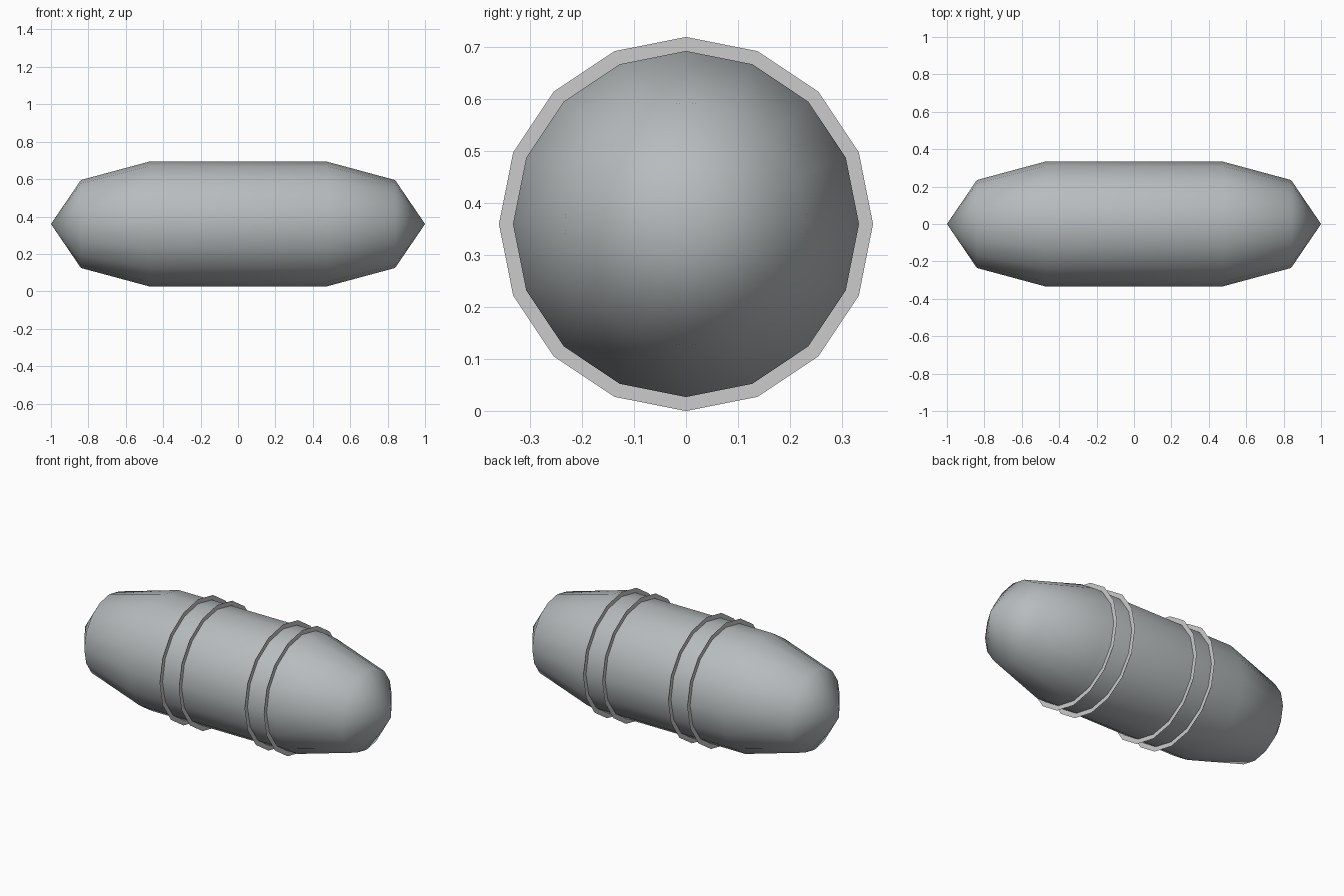
import bpy
import bmesh
import math

if "Cube" in bpy.data.objects:
    bpy.data.objects.remove(bpy.data.objects["Cube"])

SIDES = 16
AXIS_Z = 0.36
BODY_R = 0.333

# Cool grey for the body
steel = bpy.data.materials.new("cool_grey")
steel.diffuse_color = (0.47, 0.50, 0.51, 1)
steel.use_nodes = True
steel.node_tree.nodes["Principled BSDF"].inputs["Base Color"].default_value = steel.diffuse_color


def circle(bm, x, r):
    """Ring of vertices around the x axis, one vertex pointing straight up."""
    return [bm.verts.new((x,
                          r * math.sin(2 * math.pi * i / SIDES),
                          AXIS_Z + r * math.cos(2 * math.pi * i / SIDES)))
            for i in range(SIDES)]


def bridge(bm, a, b):
    for i in range(SIDES):
        j = (i + 1) % SIDES
        bm.faces.new((a[i], a[j], b[j], b[i]))


def finish(bm, name, smooth):
    bmesh.ops.recalc_face_normals(bm, faces=bm.faces)
    for f in bm.faces:
        f.smooth = smooth
    mesh = bpy.data.meshes.new(name)
    bm.to_mesh(mesh)
    bm.free()
    obj = bpy.data.objects.new(name, mesh)
    bpy.context.collection.objects.link(obj)
    return obj


# Tank body: capsule with coarse rounded ends
bm = bmesh.new()
profile = [(-0.84, 0.235), (-0.477, BODY_R), (0.477, BODY_R), (0.84, 0.235)]
loops = [circle(bm, x, r) for x, r in profile]
for a, b in zip(loops, loops[1:]):
    bridge(bm, a, b)
for x, loop in ((-1.0, loops[0]), (1.0, loops[-1])):
    tip = bm.verts.new((x, 0, AXIS_Z))
    for i in range(SIDES):
        bm.faces.new((tip, loop[i], loop[(i + 1) % SIDES]))
body = finish(bm, "tank_body", True)
body.data.materials.append(steel)

# Two pairs of paper-thin collars around the body
for n, x in enumerate((-0.26, -0.135, 0.295, 0.42), 1):
    bm = bmesh.new()
    bridge(bm, circle(bm, x, BODY_R), circle(bm, x, 0.36))
    finish(bm, f"collar_{n}", False)
